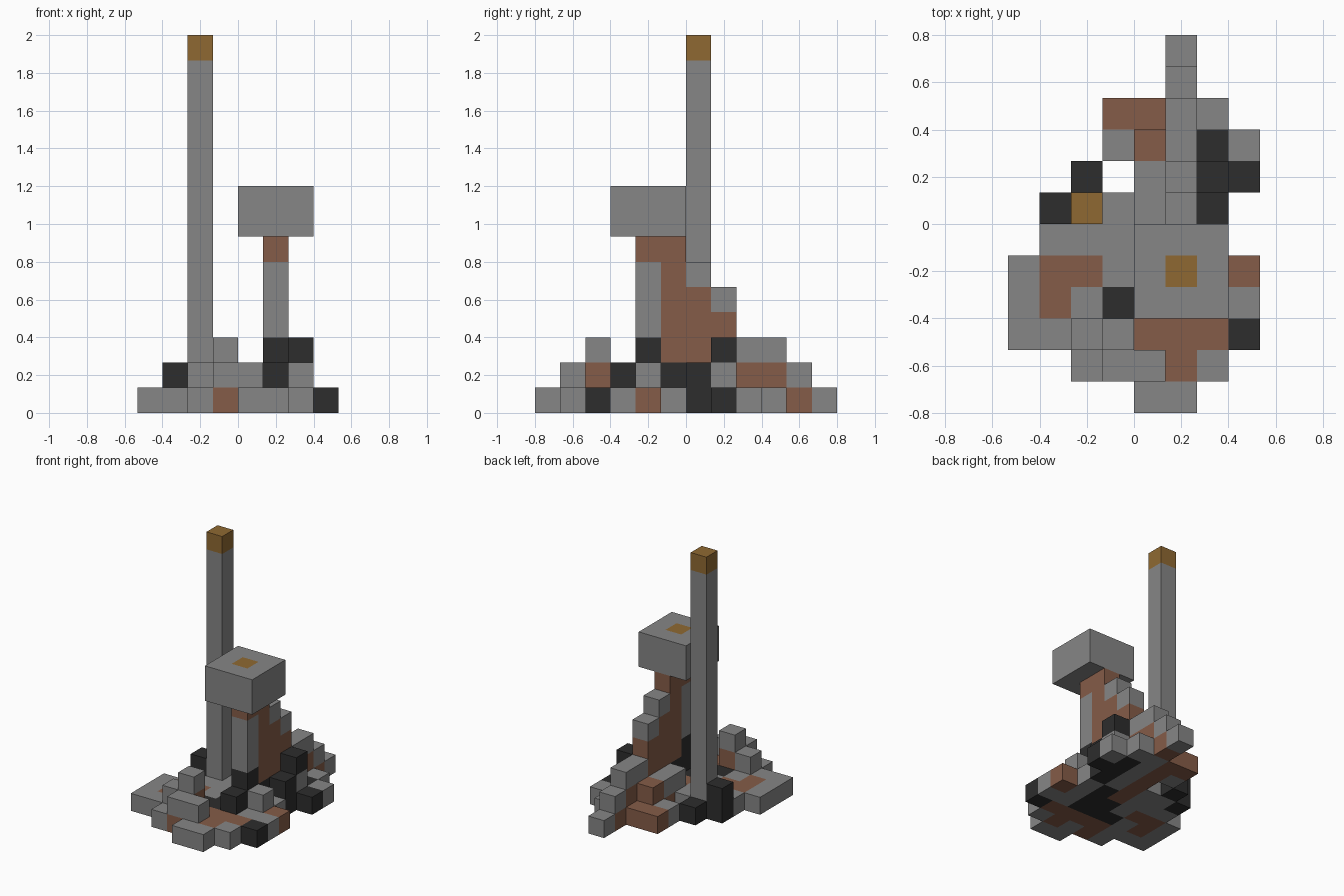
import bpy
import bmesh
import math
from mathutils import Vector

CELL = 2 / 15
ORIGIN = Vector((-4, -6, 0))


def make_material(name, rgb):
    mat = bpy.data.materials.new(name)
    mat.use_nodes = True
    colour = (*rgb, 1)
    mat.diffuse_color = colour
    mat.node_tree.nodes["Principled BSDF"].inputs["Base Color"].default_value = colour
    return mat


cube = bpy.data.objects.get("Cube")
if cube:
    bpy.data.objects.remove(cube, do_unlink=True)

LETTERS = "gbdo"
MATERIALS = [
    make_material("stone_grey", (0.24, 0.24, 0.24)),
    make_material("rust_brown", (0.235, 0.107, 0.065)),
    make_material("charcoal", (0.026, 0.026, 0.026)),
    make_material("dull_gold", (0.275, 0.141, 0.032)),
]
parts = {}


def plan(part, height, rows, x=0, y=0):
    """Lay out one horizontal layer, back row first."""
    cells = parts.setdefault(part, {})
    for j, row in enumerate(reversed(rows.split())):
        for i, letter in enumerate(row):
            if letter != ".":
                cells[(x + i, y + j, height)] = letter


def side(part, x, y, bottom, rows):
    """Lay out one upright slice along y, top row first."""
    cells = parts.setdefault(part, {})
    for k, row in enumerate(reversed(rows.split())):
        for j, letter in enumerate(row):
            if letter != ".":
                cells[(x, y + j, bottom + k)] = letter


# Ground slab
plan("ground_slab", 0, """
    .....g..
    .....b..
    ...bbgg.
    ...gbgdg
    ..d.bgdd
    .dggbgd.
    .gggbdg.
    gbbgddgb
    gbgdddgg
    gggbbbbd
    ..gbgbg.
    ....gg..""")

# Loose blocks piled on the slab
plan("rubble", 1, """
    ....b...
    ....g.g.
    .d..g.d.
    ........
    ......g.
    .....d..
    ..gb....
    ...gg...""", y=1)
plan("rubble", 2, "d", x=6, y=7)
plan("rubble", 2, "g", x=3, y=2)

# Stepped pillar with its sloping buttress
side("stepped_pillar", 5, 4, 1, """
    bb.....
    gbg....
    gbbg...
    gbbb...
    dbbbgg.
    ddbbbbg""")

# Square head with a gold stud
plan("head", 7, "ggg ggg ggg", x=4, y=3)
plan("head", 8, "ggg gog ggg", x=4, y=3)

# Tall mast with a gold tip
side("mast", 2, 6, 1, "o " + "g " * 13)

occupied = {cell for cells in parts.values() for cell in cells}
DIRECTIONS = [Vector(d) * s for d in ((1, 0, 0), (0, 1, 0), (0, 0, 1)) for s in (1, -1)]


def build(name, cells):
    """Make the outer faces of a part and merge flat areas of one colour."""
    bm = bmesh.new()
    for cell, letter in cells.items():
        centre = Vector(cell) + Vector((0.5, 0.5, 0.5)) + ORIGIN
        for n in DIRECTIONS:
            if tuple(int(c + d) for c, d in zip(cell, n)) in occupied:
                continue
            u = Vector((n.y, n.z, n.x))
            v = n.cross(u)
            corners = [(-1, -1), (1, -1), (1, 1), (-1, 1)]
            verts = [bm.verts.new((centre + (n + u * a + v * b) / 2) * CELL)
                     for a, b in corners]
            bm.faces.new(verts).material_index = LETTERS.index(letter)
    bmesh.ops.remove_doubles(bm, verts=bm.verts, dist=0.001)
    bmesh.ops.recalc_face_normals(bm, faces=bm.faces)
    bmesh.ops.dissolve_limit(bm, angle_limit=math.radians(1), verts=bm.verts,
                             edges=bm.edges, delimit={"MATERIAL"})
    mesh = bpy.data.meshes.new(name)
    bm.to_mesh(mesh)
    bm.free()
    for mat in MATERIALS:
        mesh.materials.append(mat)
    bpy.context.collection.objects.link(bpy.data.objects.new(name, mesh))


for part_name, part_cells in parts.items():
    build(part_name, part_cells)
